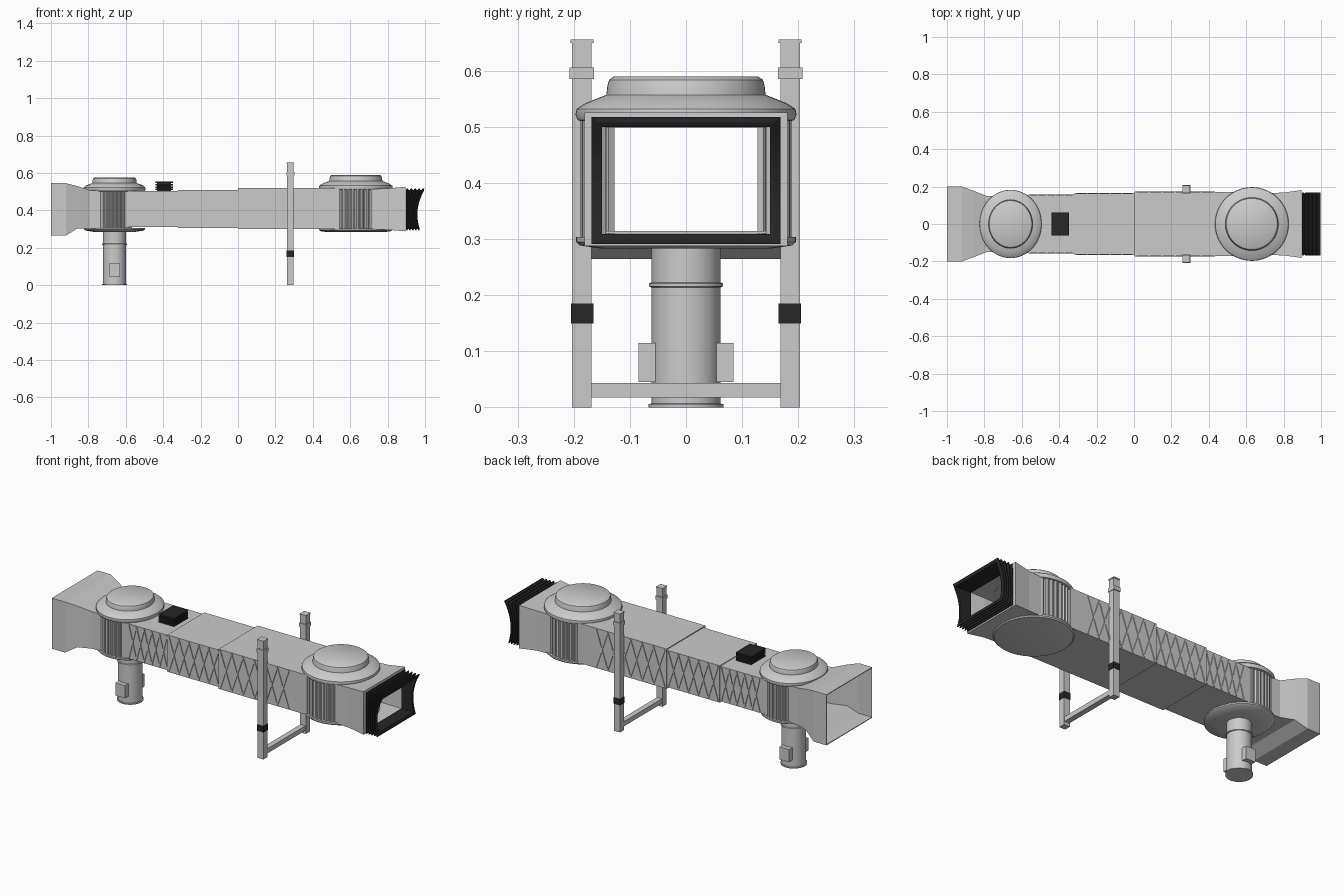
import bpy, bmesh, math
from mathutils import Vector

if "Cube" in bpy.data.objects:
    bpy.data.objects.remove(bpy.data.objects["Cube"])

black = bpy.data.materials.new("black_rubber")
black.diffuse_color = (0.02, 0.02, 0.02, 1)
black.use_nodes = True
black.node_tree.nodes["Principled BSDF"].inputs["Base Color"].default_value = black.diffuse_color


def make(name, verts, faces, mat=None, smooth=False):
    me = bpy.data.meshes.new(name)
    me.from_pydata(verts, [], faces)
    bm = bmesh.new()
    bm.from_mesh(me)
    bmesh.ops.recalc_face_normals(bm, faces=bm.faces)
    bm.to_mesh(me)
    bm.free()
    ob = bpy.data.objects.new(name, me)
    bpy.context.collection.objects.link(ob)
    if mat:
        me.materials.append(mat)
    if smooth:
        bpy.context.view_layer.objects.active = ob
        for o in bpy.context.selected_objects:
            o.select_set(False)
        ob.select_set(True)
        bpy.ops.object.shade_smooth_by_angle(angle=math.radians(35))
    return ob


def box(name, x0, x1, y0, y1, z0, z1, mat=None):
    v = [(x, y, z) for x in (x0, x1) for y in (y0, y1) for z in (z0, z1)]
    f = [(0, 1, 3, 2), (4, 6, 7, 5), (0, 4, 5, 1), (2, 3, 7, 6), (0, 2, 6, 4), (1, 5, 7, 3)]
    return make(name, v, f, mat)


def tube(name, sections, thick=0.006):
    """Open rectangular passage; sections are (x, half width, bottom, top)."""
    v, f = [], []
    for x, h, a, b in sections:
        v += [(x, -h, a), (x, h, a), (x, h, b), (x, -h, b)]
    for i in range(len(sections) - 1):
        for j in range(4):
            k = (j + 1) % 4
            f.append((i*4 + j, i*4 + k, i*4 + 4 + k, i*4 + 4 + j))
    ob = make(name, v, f)
    # orient outwards so the shell thickens inwards
    c = Vector((0, 0, (sections[0][2] + sections[0][3]) / 2))
    p = ob.data.polygons[0]
    if p.normal.z > 0:
        ob.data.flip_normals()
    m = ob.modifiers.new("shell", "SOLIDIFY")
    m.thickness = thick
    m.offset = -1
    return ob


def lathe(name, cx, profile, sy=1.0, n=64):
    """Closed solid of revolution around a vertical axis; profile is (radius, z)."""
    v, f = [], []
    for r, z in profile:
        for i in range(n):
            a = 2 * math.pi * i / n
            v.append((cx + r * math.cos(a), sy * r * math.sin(a), z))
    for k in range(len(profile) - 1):
        for i in range(n):
            j = (i + 1) % n
            f.append((k*n + i, k*n + j, k*n + n + j, k*n + n + i))
    f.append(tuple(range(n)))
    f.append(tuple(range((len(profile) - 1) * n, len(profile) * n)))
    return make(name, v, f, None, True)


def lattice(name, x0, x1, hy, z0, z1, cells):
    """Crossed bracing bars on both side walls."""
    v, f = [], []
    w = (x1 - x0) / cells
    t = 0.0035

    def bar(a, b, s):
        d = Vector((b[0] - a[0], 0, b[1] - a[1])).normalized()
        n = Vector((-d.z, 0, d.x)) * t
        q = len(v)
        for y in (s * (hy - 0.002), s * (hy + 0.004)):
            for p, e in ((a, 1), (b, 1), (b, -1), (a, -1)):
                v.append((p[0] + e * n.x, y, p[1] + e * n.z))
        f.extend([(q, q+1, q+2, q+3), (q+4, q+7, q+6, q+5)])
        for i in range(4):
            j = (i + 1) % 4
            f.append((q+i, q+j, q+4+j, q+4+i))

    for s in (-1, 1):
        for i in range(cells):
            a, b = x0 + i * w, x0 + (i + 1) * w
            bar((a, z0), (b, z1), s)
            bar((a, z1), (b, z0), s)
    return make(name, v, f)


def rotunda_wall(name, cx, r, sy, z0, z1, ribs):
    """Curved wall panels with upright ribs on both sides."""
    v, f = [], []
    n = ribs * 4
    for s in (-1, 1):
        base = len(v)
        for i in range(n + 1):
            a = math.radians(54 + 72 * i / n)
            rr = r + (0.006 if i % 4 in (0, 1) else 0)
            for q in (rr, r - 0.006):
                for z in (z0, z1):
                    v.append((cx + q * math.cos(a), s * sy * q * math.sin(a), z))
        for i in range(n):
            p = base + i * 4
            f += [(p, p+4, p+5, p+1), (p+2, p+3, p+7, p+6), (p, p+2, p+6, p+4), (p+1, p+5, p+7, p+3)]
        f += [(base, base+1, base+3, base+2), (p+4, p+6, p+7, p+5)]
    return make(name, v, f)


# terminal end flare
tube("terminal_flare", [(-1, .2, .265, .545), (-.92, .2, .265, .545),
                        (-.86, .178, .302, .53), (-.79, .15, .302, .507), (-.72, .148, .302, .505)])

# telescoping tunnels with bracing
for nm, x0, x1, h, a, b, lx0, lx1, cells in (
        ("inner_tunnel", -.61, -.28, .155, .31, .503, -.56, -.325, 5),
        ("middle_tunnel", -.32, .04, .162, .305, .509, -.31, -.005, 5),
        ("outer_tunnel", 0, .54, .170, .299, .519, .01, .43, 6)):
    tube(nm, [(x0, h, a, b), (x1, h, a, b)])
    lattice(nm + "_bracing", lx0, lx1, h, a + .006, b - .006, cells)

# rotundas: roof, base and ribbed walls
lathe("terminal_rotunda_roof", -.66, [(.15, .500), (.162, .503), (.166, .512), (.165, .522), (.155, .532),
      (.135, .540), (.118, .546), (.117, .562), (.114, .571), (.106, .576)], 1.1)
lathe("terminal_rotunda_base", -.66, [(.10, .283), (.155, .292), (.163, .298), (.163, .306)], 1.1)
rotunda_wall("terminal_rotunda_wall", -.66, .152, 1.08, .30, .505, 9)
lathe("cab_rotunda_roof", .63, [(.18, .509), (.193, .512), (.197, .522), (.195, .532), (.18, .542),
      (.158, .551), (.142, .557), (.140, .574), (.137, .584), (.128, .590)])
lathe("cab_rotunda_base", .63, [(.15, .283), (.19, .289), (.196, .295), (.196, .304)])
rotunda_wall("cab_rotunda_wall", .63, .182, 1, .295, .515, 9)

# docking cab
tube("cab", [(.71, .165, .298, .514), (.80, .168, .296, .517), (.895, .181, .288, .526), (.896, .158, .303, .512)])

# black folding bellows around the cab opening, bowed in the middle
rings = []
folds = 5
for i in range(folds * 4):
    rings.append((i / (folds * 4 - 1), 0 if i % 4 in (1, 2) else .010))
rings += [(1, .018), (0, .018)]
v, f = [], []
m = 10
for t, inset in rings:
    hy, a, b = .168 - inset, .291 + inset, .518 - inset
    loop = [(-hy, a + (b - a) * i / m) for i in range(m + 1)]
    loop += [(hy, b - (b - a) * i / m) for i in range(m + 1)]
    for y, z in loop:
        u = (z - .4) / .114
        x = .897 + t * (.063 + .028 * u * u + .011 * u)
        v.append((x, y, z))
L = 2 * (m + 1)
R = len(rings)
for k in range(R):
    for i in range(L):
        j = (i + 1) % L
        k2 = (k + 1) % R
        f.append((k*L + i, k*L + j, k2*L + j, k2*L + i))
make("cab_bellows", v, f, black)

# support column with flanges and service cabinets
lathe("support_column", -.66, [(.067, 0), (.067, .006), (.0615, .007), (.0615, .214), (.066, .216),
      (.066, .221), (.0615, .223), (.0615, .29)], n=48)
for s in (-1, 1):
    y0, y1 = sorted((s * .05, s * .085))
    box("service_cabinet", -.69, -.632, y0, y1, .045, .115)

# roof unit made of stacked fins
box("roof_unit_core", -.433, -.357, -.053, .053, .50, .552, black)
for i in range(4):
    z = .508 + i * .0125
    box("roof_unit_fin", -.442, -.348, -.062, .062, z, z + .008, black)

# lifting frame: two posts with collars, joined by a low crossbar
X = .28
for s in (-1, 1):
    for nm, hx, a, b, z0, z1, mat in (
            ("lift_post", .018, .168, .203, 0, .652, None),
            ("post_cap", .020, .165, .206, .650, .656, None),
            ("post_collar", .021, .164, .208, .585, .606, None),
            ("post_clamp", .020, .165, .205, .150, .185, black)):
        y0, y1 = sorted((s * a, s * b))
        box(nm, X - hx, X + hx, y0, y1, z0, z1, mat)
box("lift_crossbar", X - .015, X + .015, -.17, .17, .018, .044)
